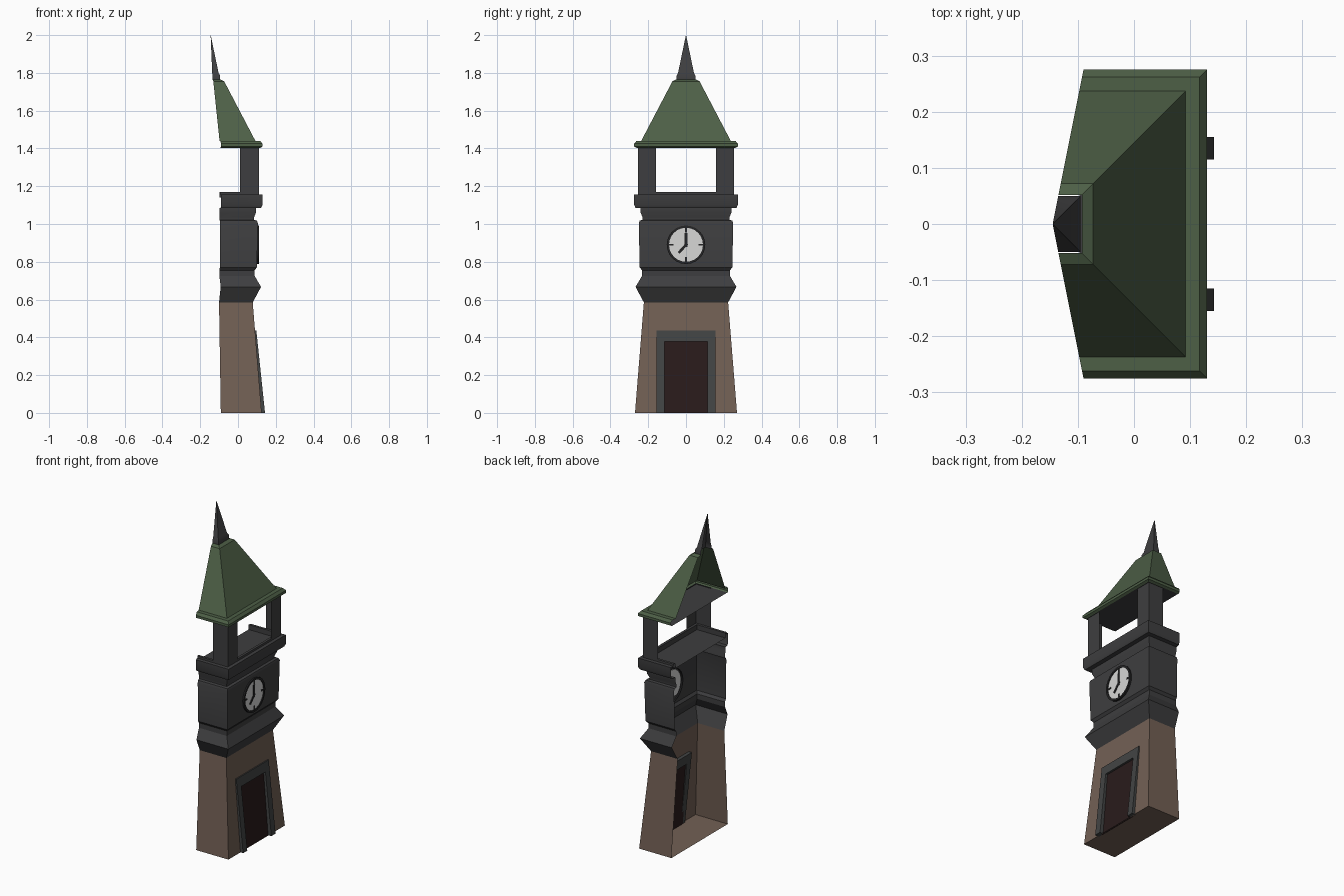
import bpy, bmesh, math

if "Cube" in bpy.data.objects:
    bpy.data.objects.remove(bpy.data.objects["Cube"])

AXIS = -0.145          # x of the roof tip; every ring scales about this line
Z_BODY = 0.585


def mat(name, rgb):
    m = bpy.data.materials.new(name)
    m.diffuse_color = (*rgb, 1)
    m.use_nodes = True
    m.node_tree.nodes["Principled BSDF"].inputs["Base Color"].default_value = m.diffuse_color
    return m


BROWN = mat("brown plaster", (0.17, 0.117, 0.09))
GREY = mat("dark stone", (0.048, 0.048, 0.05))
FRAME = mat("door frame grey", (0.055, 0.058, 0.058))
GREEN = mat("green roof", (0.075, 0.115, 0.062))
DOOR = mat("dark red wood", (0.022, 0.011, 0.011))
WHITE = mat("clock white", (0.68, 0.68, 0.67))
BLACK = mat("clock black", (0.018, 0.018, 0.019))


def finish(name, bm, material):
    me = bpy.data.meshes.new(name)
    bm.to_mesh(me)
    bm.free()
    me.materials.append(material)
    ob = bpy.data.objects.new(name, me)
    bpy.context.collection.objects.link(ob)
    bpy.context.view_layer.objects.active = ob
    for o in bpy.context.selected_objects:
        o.select_set(False)
    ob.select_set(True)
    bpy.ops.object.shade_smooth_by_angle(angle=math.radians(30))
    return ob


def ring(w, z):
    """Three-sided ring, open at the back, for half-width w."""
    b, f = AXIS + 0.2 * w, AXIS + w
    return [(b, -w, z), (f, -w, z), (f, w, z), (b, w, z)]


def shell(name, profile, material, cap=False, skip_front=False):
    """Open-backed stack of rings; cap adds a flat slab on the last ring."""
    bm = bmesh.new()
    rows = [[bm.verts.new(p) for p in ring(w, z)] for w, z in profile]
    for a, b in zip(rows, rows[1:]):
        for j in range(3):
            if not (skip_front and j == 1):
                bm.faces.new((a[j], a[j + 1], b[j + 1], b[j]))
    if cap:
        bm.faces.new(rows[-1])
    return finish(name, bm, material)


def plate(name, w, z, material):
    bm = bmesh.new()
    bm.faces.new([bm.verts.new(p) for p in ring(w, z)])
    return finish(name, bm, material)


def wall_x(z):
    """Front surface of the leaning lower wall."""
    return AXIS + 0.27 - (0.27 - 0.223) * z / Z_BODY


def front_panel(name, outline, xf, depth, material):
    """Outline in (y, z), laid on surface xf(z), thickened backwards."""
    bm = bmesh.new()
    front = [bm.verts.new((xf(z), y, z)) for y, z in outline]
    bm.faces.new(front)
    if depth:
        back = [bm.verts.new((xf(z) - depth, y, z)) for y, z in outline]
        bm.faces.new(back[::-1])
        n = len(outline)
        for i in range(n):
            k = (i + 1) % n
            bm.faces.new((front[k], front[i], back[i], back[k]))
        bmesh.ops.recalc_face_normals(bm, faces=bm.faces)
    return finish(name, bm, material)


def arch(wo, ho, wi, hi):
    """Doorway outline: outer size wo, ho around an opening wi, hi."""
    to = ho if isinstance(ho, tuple) else (wo, ho)
    return [(wi, 0), (wo, 0), to, (-to[0], to[1]), (-wo, 0), (-wi, 0), (-wi, hi), (wi, hi)]


# lower body: side walls, floor and a front wall with the doorway left open
shell("lower_side_walls", [(0.27, 0), (0.223, Z_BODY)], BROWN, skip_front=True)
plate("ground_floor", 0.27, 0, BROWN)
front_panel("lower_front_wall", arch(0.27, (0.223, Z_BODY), 0.13, 0.40), wall_x, 0, BROWN)

# door and frame
front_panel("door_frame", arch(0.155, 0.435, 0.115, 0.378),
            lambda z: wall_x(z) + 0.018 - 0.025 * z, 0.028, FRAME)
front_panel("door", [(-0.13, 0), (0.13, 0), (0.13, 0.40), (-0.13, 0.40)],
            lambda z: wall_x(z) - 0.004, 0.008, DOOR)

# stone clock stage, mouldings and parapet
shell("clock_stage", [
    (0.223, Z_BODY), (0.267, 0.667), (0.233, 0.725), (0.233, 0.755), (0.245, 0.77),
    (0.25, 1.005), (0.245, 1.018), (0.23, 1.022), (0.23, 1.035), (0.24, 1.06),
    (0.24, 1.085), (0.267, 1.085), (0.274, 1.10), (0.274, 1.155), (0.255, 1.157),
    (0.255, 1.17), (0.24, 1.17), (0.24, 1.14)], GREY, cap=True)

# belfry corner posts, each an L of two thin walls
for side in (-1, 1):
    bm = bmesh.new()
    path = [(0.01, 0.255), (0.11, 0.255), (0.11, 0.16)]
    cols = [[bm.verts.new((x, y * side, z)) for z in (1.155, 1.41)] for x, y in path]
    for a, b in zip(cols, cols[1:]):
        f = (a[0], b[0], b[1], a[1])
        bm.faces.new(f if side < 0 else f[::-1])
    finish("belfry_post", bm, GREY)

# roof with eave, ceiling and spire
plate("belfry_ceiling", 0.265, 1.405, GREY)
shell("roof", [(0.262, 1.403), (0.275, 1.41), (0.275, 1.425), (0.262, 1.44),
               (0.237, 1.44), (0.072, 1.755), (0.052, 1.765)], GREEN)
shell("spire", [(0.05, 1.762), (0.05, 1.785), (0.042, 1.80), (0.0005, 2.0)], GREY)

# clock, lying on the front of the clock stage
CZ = 0.89


def clock_part(name, outline, x, depth, material):
    front_panel(name, [(y, CZ + z) for y, z in outline], lambda z: x, depth, material)


def circle(r, n=24):
    return [(r * math.cos(math.tau * i / n), r * math.sin(math.tau * i / n)) for i in range(n)]


def bar(angle, r0, r1, w):
    """Radial bar, angle clockwise from twelve."""
    s, c = math.sin(angle), math.cos(angle)
    return [(s * r + c * o, c * r - s * o)
            for r, o in ((r0, -w), (r1, -w), (r1, w), (r0, w))]


bm = bmesh.new()
loops = [[bm.verts.new((x, y, CZ + z)) for y, z in circle(r)]
         for x, r in ((0.092, 0.102), (0.112, 0.102), (0.112, 0.09), (0.104, 0.09))]
for a, b in zip(loops, loops[1:]):
    for i in range(24):
        k = (i + 1) % 24
        bm.faces.new((a[i], a[k], b[k], b[i]))
finish("clock_rim", bm, BLACK)
clock_part("clock_face", circle(0.092), 0.107, 0.006, WHITE)
for i in range(4):
    clock_part("hour_mark", bar(i * math.pi / 2, 0.066, 0.092, 0.005), 0.109, 0.003, BLACK)
clock_part("minute_hand", bar(0, -0.012, 0.062, 0.007), 0.110, 0.004, BLACK)
clock_part("hour_hand", bar(math.radians(222), -0.01, 0.058, 0.007), 0.1105, 0.004, BLACK)
